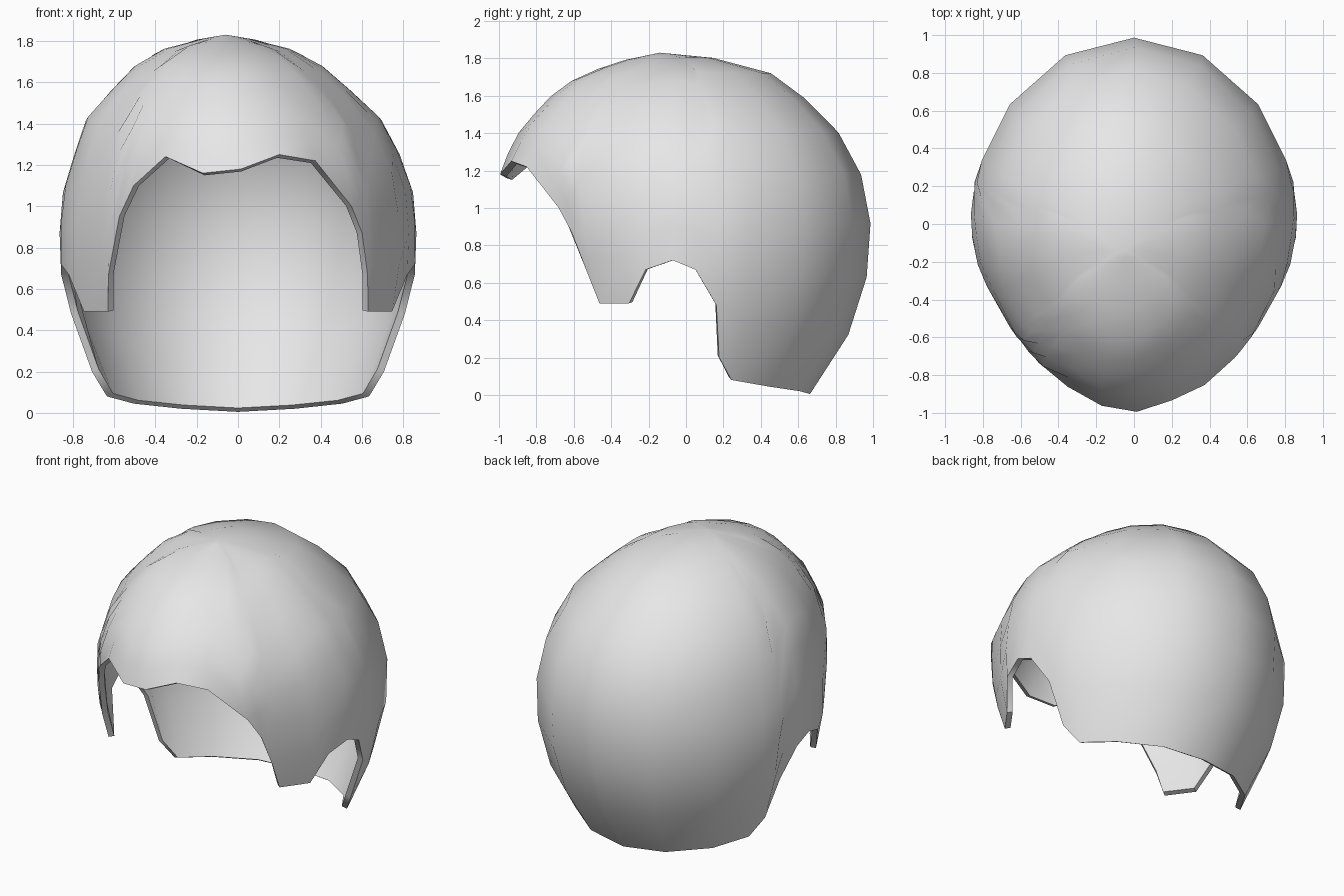
import bpy
import bmesh
from math import sin, cos, radians

cube = bpy.data.objects.get("Cube")
if cube:
    bpy.data.objects.remove(cube)

TOP = 1.83
ROWS = 9

# Shell profile: height, half width, front y, back y
PROFILE = [
    (0.0, 0.64, -0.50, 0.66), (0.16, 0.71, -0.58, 0.76), (0.4, 0.80, -0.68, 0.92),
    (0.6, 0.85, -0.77, 0.96), (0.8, 0.87, -0.87, 1.0), (1.06, 0.85, -0.96, 0.97),
    (1.2, 0.81, -1.0, 0.93), (1.43, 0.71, -0.88, 0.80), (1.6, 0.54, -0.72, 0.62),
    (1.71, 0.42, -0.57, 0.48), (1.79, 0.24, -0.33, 0.27), (TOP, 0.0, -0.14, -0.14),
]

# Hem: angle from the front, height
FRINGE_LEFT = [(1, 1.18), (15, 1.25), (28, 1.22), (40, 1.0), (44, 0.87)]
FRINGE_RIGHT = [(12, 1.16), (26, 1.24), (37, 1.1), (42, 0.95)]
SIDE = [(47, 0.67), (50, 0.49), (65, 0.49), (73, 0.67), (84, 0.72), (93, 0.67),
        (100, 0.48), (103, 0.2), (110, 0.08), (130, 0.045), (155, 0.02)]


def profile_at(z):
    for low, high in zip(PROFILE, PROFILE[1:]):
        if z <= high[0]:
            t = (z - low[0]) / (high[0] - low[0])
            return [a + (b - a) * t for a, b in zip(low[1:], high[1:])]
    return PROFILE[-1][1:]


def shell_point(angle, z):
    half, front, back = profile_at(z)
    middle = min(0, (front + back) / 2)
    a = radians(angle)
    x = half * sin(a) - 0.06 * max(0, (z - 1.2) / (TOP - 1.2))
    c = cos(a)
    if c > 0:
        # The brow is more pointed than the back
        point = 1 + 0.25 * min(1, max(0, (z - 0.5) / 0.6))
        y = middle + (front - middle) * c ** point
    else:
        y = middle - (back - middle) * c
    return x, y, z


hem = FRINGE_LEFT + SIDE + [(180, 0.005)]
hem += [(-a, z) for a, z in reversed(FRINGE_RIGHT + SIDE)]

# Outer surface, column by column from hem to crown
bm = bmesh.new()
crown = bm.verts.new(shell_point(0, TOP))
columns = []
for angle, low in hem:
    columns.append([
        bm.verts.new(shell_point(angle, low + (TOP - low) * sin(radians(90 * i / ROWS))))
        for i in range(ROWS)])
for a, b in zip(columns, columns[1:] + columns[:1]):
    for i in range(ROWS - 1):
        bm.faces.new((a[i], b[i], b[i + 1], a[i + 1]))
    bm.faces.new((a[-1], b[-1], crown))
bm.normal_update()

mesh = bpy.data.meshes.new("hair_cap")
bm.to_mesh(mesh)
bm.free()
hair = bpy.data.objects.new("hair_cap", mesh)
bpy.context.collection.objects.link(hair)

grey = bpy.data.materials.new("light_grey")
grey.use_nodes = True
colour = (0.8, 0.8, 0.8, 1)
grey.diffuse_color = colour
grey.node_tree.nodes["Principled BSDF"].inputs["Base Color"].default_value = colour
mesh.materials.append(grey)

# Thin wall with a visible rim
wall = hair.modifiers.new("wall", "SOLIDIFY")
wall.thickness = 0.035
wall.offset = -1

bpy.context.view_layer.objects.active = hair
hair.select_set(True)
bpy.ops.object.modifier_apply(modifier="wall")
bpy.ops.object.shade_smooth_by_angle(angle=radians(50))
